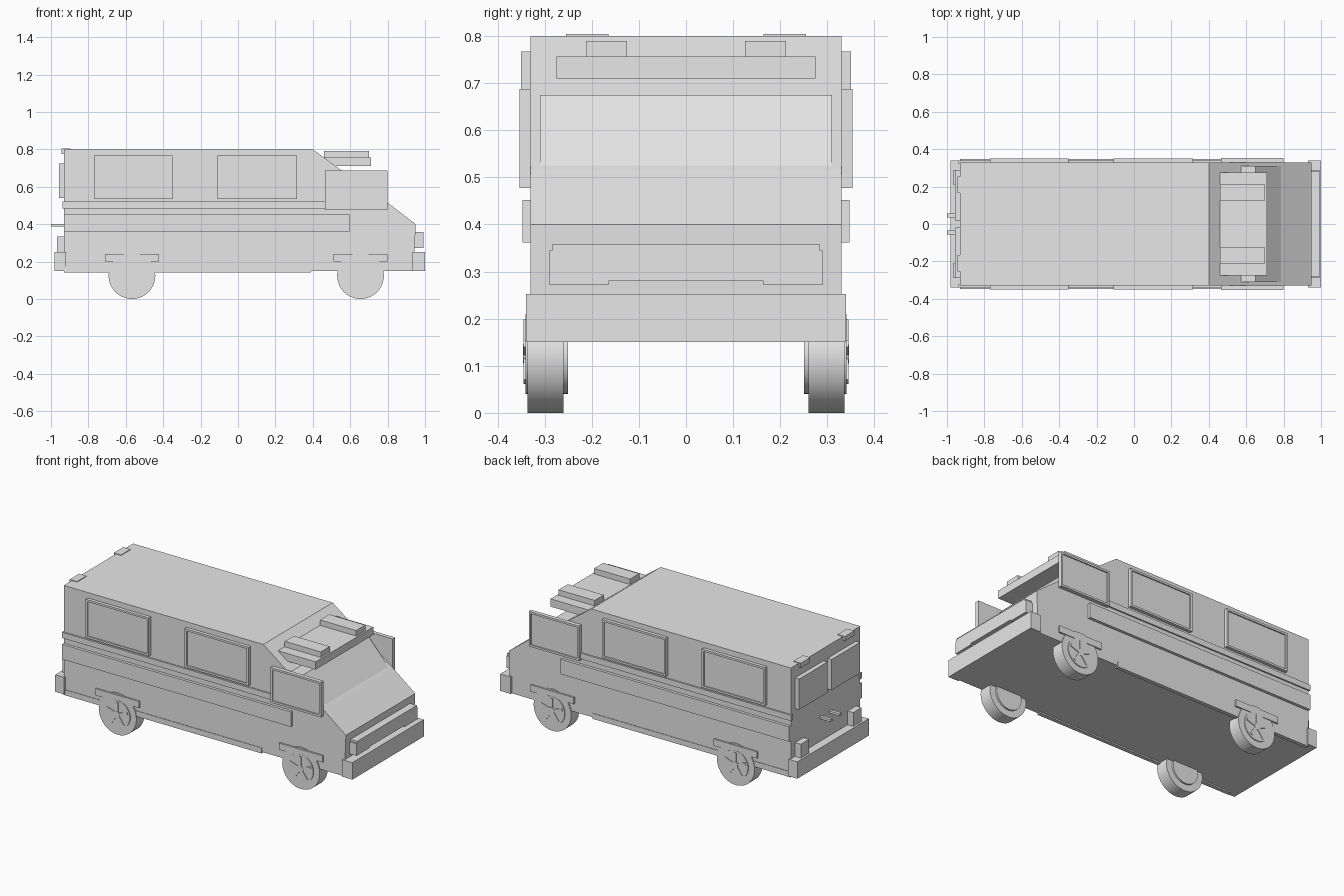
import bpy, bmesh, math
from mathutils import Matrix

if "Cube" in bpy.data.objects:
    bpy.data.objects.remove(bpy.data.objects["Cube"], do_unlink=True)

grey = bpy.data.materials.new("plain grey")
grey.use_nodes = True
grey.diffuse_color = (0.8, 0.8, 0.8, 1)
grey.node_tree.nodes["Principled BSDF"].inputs["Base Color"].default_value = (0.8, 0.8, 0.8, 1)


def finish(name, bm):
    bmesh.ops.recalc_face_normals(bm, faces=bm.faces)
    mesh = bpy.data.meshes.new(name)
    bm.to_mesh(mesh)
    bm.free()
    mesh.materials.append(grey)
    obj = bpy.data.objects.new(name, mesh)
    bpy.context.collection.objects.link(obj)
    return obj


def add_box(bm, x, y, z):
    size = [b - a for a, b in (x, y, z)]
    mid = [(a + b) / 2 for a, b in (x, y, z)]
    bmesh.ops.create_cube(bm, size=1, matrix=Matrix.Translation(mid) @ Matrix.Diagonal((*size, 1)))


def box(name, x, y, z):
    bm = bmesh.new()
    add_box(bm, x, y, z)
    return finish(name, bm)


def pair(name, x, y, z):
    """A box on the left (+y) and its mirror on the right."""
    box("left_" + name, x, y, z)
    box("right_" + name, x, (-y[1], -y[0]), z)


def prism(name, profile, half_width):
    """Extrude an x-z profile across the width."""
    bm = bmesh.new()
    face = bm.faces.new([bm.verts.new((x, -half_width, z)) for x, z in profile])
    out = bmesh.ops.extrude_face_region(bm, geom=[face])
    verts = [v for v in out["geom"] if isinstance(v, bmesh.types.BMVert)]
    bmesh.ops.translate(bm, verts=verts, vec=(0, 2 * half_width, 0))
    return finish(name, bm)


def side_window(name, x, z, y0, glass, rim, edge=0.012):
    """Glass plate with four raised rim bars, on both sides."""
    for side, sign in (("left_", 1), ("right_", -1)):
        bm = bmesh.new()
        span = lambda a, b: tuple(sorted((sign * a, sign * b)))
        add_box(bm, x, span(y0, glass), z)
        for zs in ((z[0], z[0] + edge), (z[1] - edge, z[1])):
            add_box(bm, x, span(y0, rim), zs)
        for xs in ((x[0], x[0] + edge), (x[1] - edge, x[1])):
            add_box(bm, xs, span(y0, rim), (z[0] + edge, z[1] - edge))
        finish(side + name, bm)


def wheel(name, x, sign):
    """Tyre, rim disc and five spokes."""
    bm = bmesh.new()

    def disc(radius, y0, y1):
        turn = Matrix.Rotation(math.pi / 2, 4, "X")
        bmesh.ops.create_cone(bm, cap_ends=True, segments=40, radius1=radius, radius2=radius,
                              depth=y1 - y0,
                              matrix=Matrix.Translation((x, sign * (y0 + y1) / 2, 0.125)) @ turn)
    disc(0.125, 0.26, 0.336)
    disc(0.085, 0.25, 0.341)
    disc(0.02, 0.25, 0.346)
    for i in range(5):
        m = (Matrix.Translation((x, sign * 0.341, 0.125))
             @ Matrix.Rotation(i * math.tau / 5, 4, "Y")
             @ Matrix.Translation((0, 0, 0.038))
             @ Matrix.Diagonal((0.016, 0.008, 0.07, 1)))
        bmesh.ops.create_cube(bm, size=1, matrix=m)
    obj = finish(name, bm)
    bpy.ops.object.select_all(action="DESELECT")
    obj.select_set(True)
    bpy.context.view_layer.objects.active = obj
    bpy.ops.object.shade_smooth_by_angle(angle=math.radians(35))


# Body shell and windscreen
prism("body", [(-0.93, 0.15), (0.94, 0.15), (0.95, 0.40), (0.80, 0.515),
               (0.55, 0.69), (0.40, 0.80), (-0.93, 0.80)], 0.33)
prism("windscreen", [(0.56, 0.675), (0.65, 0.675), (0.79, 0.52), (0.76, 0.51), (0.56, 0.6)], 0.31)

# Roof visor, its lamps and the rear marker lamps
box("roof_visor", (0.455, 0.71), (-0.275, 0.275), (0.71, 0.757))
pair("visor_lamp", (0.46, 0.70), (0.125, 0.212), (0.757, 0.79))
pair("rear_marker_lamp", (-0.943, -0.895), (0.165, 0.255), (0.775, 0.804))

# Side glazing
side_window("rear_side_window", (-0.77, -0.35), (0.535, 0.767), 0.325, 0.343, 0.35)
side_window("middle_side_window", (-0.11, 0.315), (0.535, 0.767), 0.325, 0.343, 0.35)
side_window("front_side_window", (0.465, 0.80), (0.477, 0.688), 0.33, 0.347, 0.354)

# Side trim, moulding and sills
pair("upper_trim", (-0.937, 0.47), (0.32, 0.339), (0.485, 0.52))
pair("side_moulding", (-0.93, 0.595), (0.32, 0.347), (0.362, 0.452))
pair("sill", (-0.93, 0.39), (0.31, 0.333), (0.142, 0.175))

# Nose: bumper, grille and headlamps
box("front_bumper", (0.93, 1.0), (-0.34, 0.34), (0.15, 0.252))
box("grille", (0.94, 0.985), (-0.284, 0.284), (0.28, 0.357))
pair("headlamp", (0.94, 0.993), (0.165, 0.29), (0.272, 0.345))
box("grille_bar", (0.94, 0.993), (-0.284, 0.284), (0.28, 0.357))

# Tail: bumper, lamps, windows and door handles
box("rear_bumper", (-0.98, -0.92), (-0.34, 0.34), (0.15, 0.252))
pair("tail_lamp", (-0.968, -0.92), (0.21, 0.29), (0.252, 0.335))
pair("rear_window", (-0.957, -0.92), (0.02, 0.29), (0.54, 0.725))
pair("door_handle", (-1.0, -0.92), (0.035, 0.055), (0.388, 0.402))

# Wheels and arch trims
for end, x in (("front", 0.655), ("rear", -0.567)):
    pair(end + "_arch_trim", (x - 0.145, x + 0.145), (0.31, 0.34), (0.2, 0.24))
    wheel("left_" + end + "_wheel", x, 1)
    wheel("right_" + end + "_wheel", x, -1)
